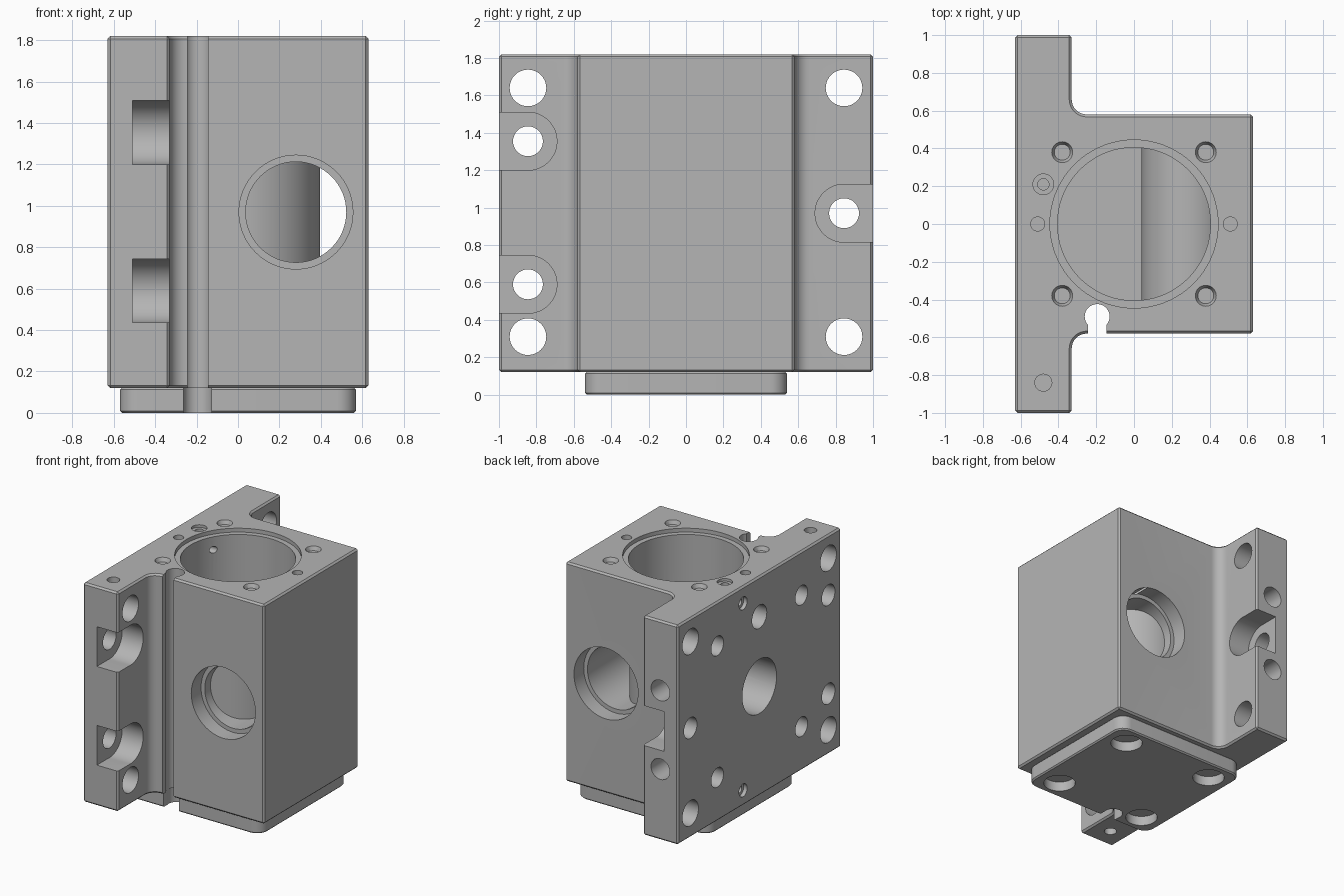
import bpy, bmesh, math
from mathutils import Vector, Matrix

if "Cube" in bpy.data.objects:
    bpy.data.objects.remove(bpy.data.objects["Cube"])

grey = bpy.data.materials.new("machined_grey")
grey.use_nodes = True
COLOUR = (0.46, 0.46, 0.46, 1)
grey.diffuse_color = COLOUR
grey.node_tree.nodes["Principled BSDF"].inputs["Base Color"].default_value = COLOUR


def make_object(name, bm):
    bmesh.ops.recalc_face_normals(bm, faces=bm.faces)
    mesh = bpy.data.meshes.new(name)
    bm.to_mesh(mesh)
    bm.free()
    obj = bpy.data.objects.new(name, mesh)
    bpy.context.collection.objects.link(obj)
    mesh.materials.append(grey)
    return obj


def activate(obj):
    bpy.ops.object.select_all(action='DESELECT')
    obj.select_set(True)
    bpy.context.view_layer.objects.active = obj


def prism(name, outline, z0, z1):
    bm = bmesh.new()
    face = bm.faces.new([bm.verts.new((x, y, z0)) for x, y in outline])
    new = bmesh.ops.extrude_face_region(bm, geom=[face])["geom"]
    verts = [g for g in new if isinstance(g, bmesh.types.BMVert)]
    bmesh.ops.translate(bm, verts=verts, vec=(0, 0, z1 - z0))
    return make_object(name, bm)


def cylinder(name, a, b, r, r2=None, segments=48, caps=True):
    a, b = Vector(a), Vector(b)
    bm = bmesh.new()
    turn = (b - a).to_track_quat('Z', 'Y').to_matrix().to_4x4()
    bmesh.ops.create_cone(bm, cap_ends=caps, segments=segments, radius1=r,
                          radius2=r if r2 is None else r2, depth=(b - a).length,
                          matrix=Matrix.Translation((a + b) / 2) @ turn)
    return make_object(name, bm)


def box(name, lo, hi):
    return prism(name, [(lo[0], lo[1]), (hi[0], lo[1]), (hi[0], hi[1]), (lo[0], hi[1])],
                 lo[2], hi[2])


def arc(cx, cy, r, a0, a1, n=8):
    angles = [math.radians(a0 + (a1 - a0) * i / n) for i in range(n + 1)]
    return [(cx + r * math.cos(a), cy + r * math.sin(a)) for a in angles]


def bevel(obj, width):
    mod = obj.modifiers.new("edge_chamfer", 'BEVEL')
    mod.width = width
    mod.segments = 1
    mod.limit_method = 'ANGLE'
    mod.angle_limit = math.radians(40)


def finish(obj, cutters):
    # Cut every pocket, then keep only the finished part
    for c in cutters:
        c.hide_render = True
        mod = obj.modifiers.new("cut", 'BOOLEAN')
        mod.operation = 'DIFFERENCE'
        mod.solver = 'EXACT'
        mod.object = c
    activate(obj)
    for mod in list(obj.modifiers):
        bpy.ops.object.modifier_apply(modifier=mod.name)
    for c in cutters:
        bpy.data.objects.remove(c)
    bpy.ops.object.shade_smooth_by_angle(angle=math.radians(30))


BOTTOM, TOP, SIDE, STEP = 0.12, 1.82, 0.63, -0.33
MID = 0.97

# Housing: square block with a long mounting flange and filleted inner corners
outline = [(-SIDE, -1), (STEP, -1)]
outline += arc(-0.25, -0.66, 0.08, 180, 90)
outline += [(SIDE, -0.58), (SIDE, 0.58)]
outline += arc(-0.25, 0.66, 0.08, 270, 180)
outline += [(STEP, 1), (-SIDE, 1)]
housing = prism("housing", outline, BOTTOM, TOP)
bevel(housing, 0.013)

cuts = []


def hole(a, b, r, r2=None, segments=32):
    cuts.append(cylinder("cutter", a, b, r, r2, segments))


# Main bore with shallow seal step
hole((0, 0, 0.2), (0, 0, 2), 0.405, segments=72)
hole((0, 0, TOP - 0.03), (0, 0, 2), 0.445, segments=72)

# Cross port with counterbores front and back
hole((0.28, -0.8, MID), (0.28, 0.8, MID), 0.243, segments=64)
for s in (-1, 1):
    hole((0.28, s * 0.46, MID), (0.28, s * 0.8, MID), 0.275, segments=64)

# Flange through holes
for y in (-0.845, 0.845):
    for z in (0.31, 1.64):
        hole((-0.8, y, z), (0, y, z), 0.098)

# Open-ended bolt pockets in the flange
for s, z in ((-1, 0.59), (-1, 1.355), (1, MID)):
    y = s * 0.845
    hole((-0.8, y, z), (0, y, z), 0.08)
    hole((-0.51, y, z), (-0.2, y, z), 0.155, segments=48)
    lo, hi = sorted((y, s * 1.2))
    cuts.append(box("cutter", (-0.51, lo, z - 0.154), (-0.2, hi, z + 0.154)))

# Holes in the flat mounting face
for y in (-0.515, 0.515):
    for z in (0.46, 1.48):
        hole((-0.8, y, z), (-0.4, y, z), 0.075)
for z in (0.24, 1.69):
    hole((-0.8, 0.2, z), (-0.6, 0.2, z), 0.05)
    hole((-0.8, 0.2, z), (-0.3 if z > 1 else -0.5, 0.2, z), 0.026)
hole((-0.8, 0, 1.51), (-0.45, 0, 1.51), 0.09)
hole((-0.8, 0, MID), (-0.3, 0, MID), 0.21, segments=48)

# Holes in the back end of the flange
for z in (0.67, 1.28):
    hole((-0.48, 0.75, z), (-0.48, 1.2, z), 0.08)

# Top face holes, the corner ones with drill tips
for x in (-0.38, 0.38):
    for y in (-0.38, 0.38):
        hole((x, y, TOP - 0.25), (x, y, 2), 0.042)
        hole((x, y, TOP - 0.03), (x, y, TOP + 0.01), 0.042, 0.06)
for x in (-0.51, 0.51):
    hole((x, 0, TOP - 0.15), (x, 0, 2), 0.037)
hole((-0.48, 0.21, TOP - 0.02), (-0.48, 0.21, 2), 0.055)
hole((-0.48, 0.21, TOP - 0.2), (-0.48, 0.21, 2), 0.03)
hole((-0.48, -0.84, TOP - 0.08), (-0.48, -0.84, 2), 0.045)
hole((-0.48, -0.84, 0), (-0.48, -0.84, BOTTOM + 0.08), 0.045)

# Keyhole groove running down the front
hole((-0.195, -0.49, -0.1), (-0.195, -0.49, 2), 0.066)
cuts.append(box("cutter", (-0.243, -0.8, -0.1), (-0.145, -0.49, 2)))
finish(housing, cuts)

# Base plate with rounded corners, bolt counterbores and groove relief
corners = []
for cx, cy, a in ((1, 1, 0), (-1, 1, 90), (-1, -1, 180), (1, -1, 270)):
    corners += arc(cx * 0.48, cy * 0.45, 0.09, a, a + 90)
base = prism("base_plate", corners, 0, BOTTOM + 0.003)
bevel(base, 0.01)
cuts = []
for x in (-0.39, 0.39):
    for y in (-0.38, 0.38):
        hole((x, y, -0.1), (x, y, 0.075), 0.115)
hole((-0.195, -0.47, -0.1), (-0.195, -0.47, 0.3), 0.07)
cuts.append(box("cutter", (-0.263, -0.8, -0.1), (-0.127, -0.47, 0.3)))
finish(base, cuts)

# Thin bore sleeve and cross tube inside the housing
sleeve = cylinder("bore_sleeve", (0, 0, 0.65), (0, 0, 1.3), 0.397, segments=72, caps=False)
tube = cylinder("cross_tube", (0.28, -0.46, MID), (0.28, 0.46, MID), 0.24,
                segments=64, caps=False)
for part in (sleeve, tube):
    finish(part, [])
